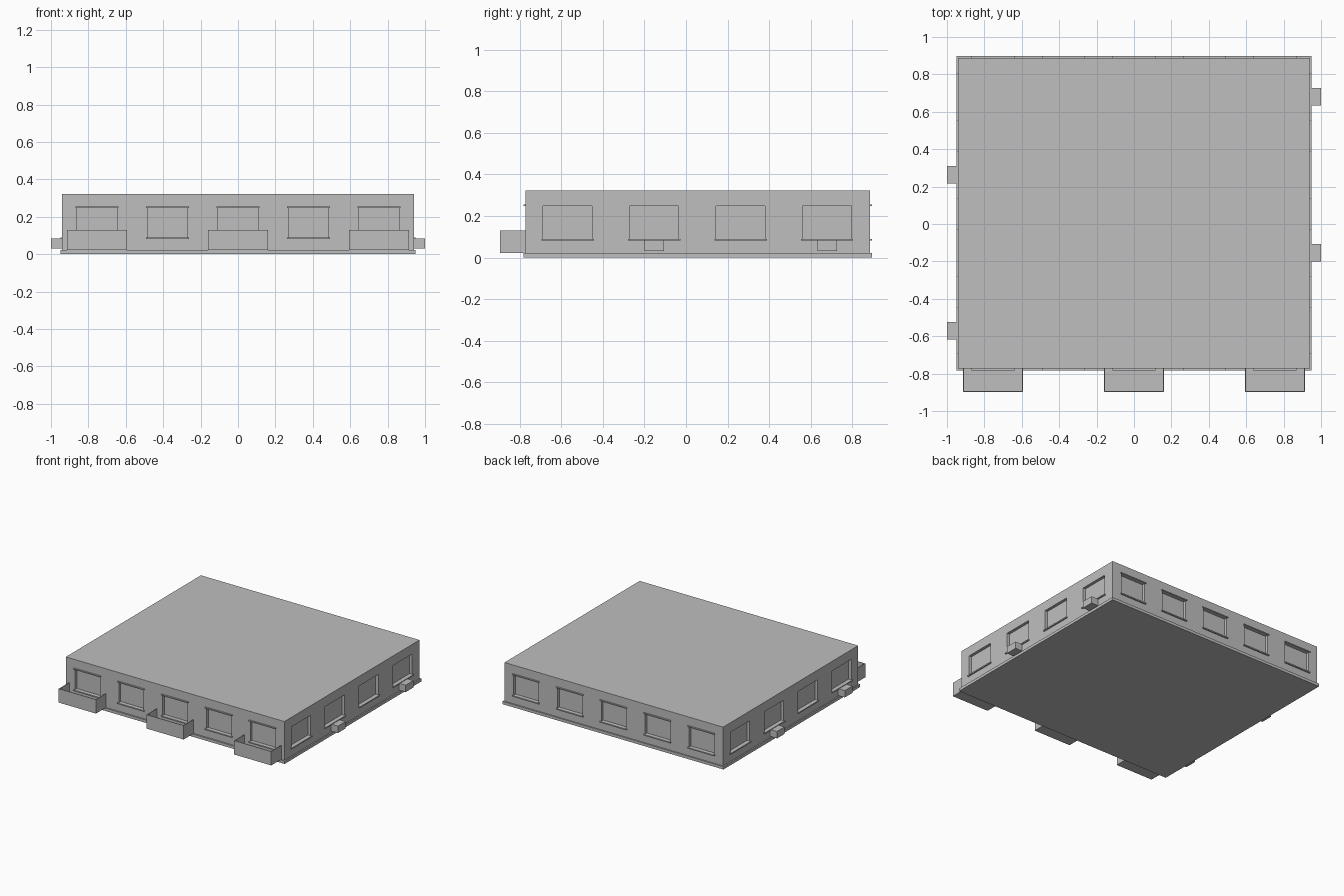
import bpy, bmesh
from mathutils import Matrix, Vector

if "Cube" in bpy.data.objects:
    bpy.data.objects.remove(bpy.data.objects["Cube"], do_unlink=True)

grey = bpy.data.materials.new("concrete grey")
grey.use_nodes = True
GREY = (0.52, 0.52, 0.52, 1)
grey.diffuse_color = GREY
grey.node_tree.nodes["Principled BSDF"].inputs["Base Color"].default_value = GREY


def boxes(name, spans):
    """One object made of boxes, each given as (x0, x1, y0, y1, z0, z1)."""
    bm = bmesh.new()
    for x0, x1, y0, y1, z0, z1 in spans:
        size = Vector((x1 - x0, y1 - y0, z1 - z0, 1))
        centre = Vector((x0 + x1, y0 + y1, z0 + z1)) / 2
        bmesh.ops.create_cube(bm, size=1,
                              matrix=Matrix.Translation(centre) @ Matrix.Diagonal(size))
    mesh = bpy.data.meshes.new(name)
    bm.to_mesh(mesh)
    bm.free()
    mesh.materials.append(grey)
    obj = bpy.data.objects.new(name, mesh)
    bpy.context.collection.objects.link(obj)
    return obj


# Wall planes and window layout
WALL_X, FRONT, BACK, TOP = 0.94, -0.773, 0.887, 0.323
BASE_TOP, SILL_TOP, HEAD = 0.022, 0.09, 0.248
RECESS, LEDGE = 0.022, 0.01
front_centres = [0.377 * i for i in range(-2, 3)]
side_centres = [-0.57 + 0.4165 * i for i in range(4)]


def along_walls(inner, outer, grow, z0, z1, sides=True):
    """Boxes at every window, from inner depth behind to outer in front of the wall."""
    spans = []
    for c in front_centres:
        h = 0.107 + grow
        spans.append((c - h, c + h, FRONT - outer, FRONT + inner, z0, z1))
        spans.append((c - h, c + h, BACK - inner, BACK + outer, z0, z1))
    for c in side_centres if sides else []:
        h = 0.118 + grow
        spans.append((WALL_X - inner, WALL_X + outer, c - h, c + h, z0, z1))
        spans.append((-WALL_X - outer, -WALL_X + inner, c - h, c + h, z0, z1))
    return spans


# Storey block with recessed windows
storey = boxes("storey_walls", [(-WALL_X, WALL_X, FRONT, BACK, 0.01, TOP)])
cutter = boxes("window_cutter", along_walls(RECESS, 0.05, 0, SILL_TOP, HEAD))
cutter.hide_render = True
cut = storey.modifiers.new("windows", "BOOLEAN")
cut.operation, cut.solver, cut.object = "DIFFERENCE", "EXACT", cutter
bpy.context.view_layer.objects.active = storey
bpy.ops.object.modifier_apply(modifier=cut.name)
bpy.data.objects.remove(cutter, do_unlink=True)

# Base ledge, window sills, and lintels on the front and back
boxes("base_ledge", [(-0.95, 0.95, FRONT - 0.011, BACK + 0.01, 0, BASE_TOP)])
boxes("window_sills", along_walls(0.005, LEDGE, 0.008, 0.081, SILL_TOP))
boxes("window_lintels", along_walls(0.005, LEDGE, 0.008, HEAD, 0.256, sides=False))

# Open balconies under alternate front windows
T, RAIL, OUT = 0.005, 0.13, -0.897
for i, c in enumerate(front_centres[::2]):
    l, r = c - 0.16, c + 0.16
    boxes(f"balcony_{i + 1}", [
        (l, r, OUT, FRONT, BASE_TOP, BASE_TOP + T),
        (l, r, OUT, OUT + T, BASE_TOP, RAIL),
        (l, l + T, OUT, FRONT, BASE_TOP, RAIL),
        (r - T, r, OUT, FRONT, BASE_TOP, RAIL)])

# Air conditioners below alternate side windows
for i, c in enumerate(side_centres):
    x0, x1 = (WALL_X - 0.005, 1) if i % 2 else (-1, 0.005 - WALL_X)
    boxes(f"air_conditioner_{i + 1}", [(x0, x1, c - 0.047, c + 0.047, 0.031, 0.085)])
